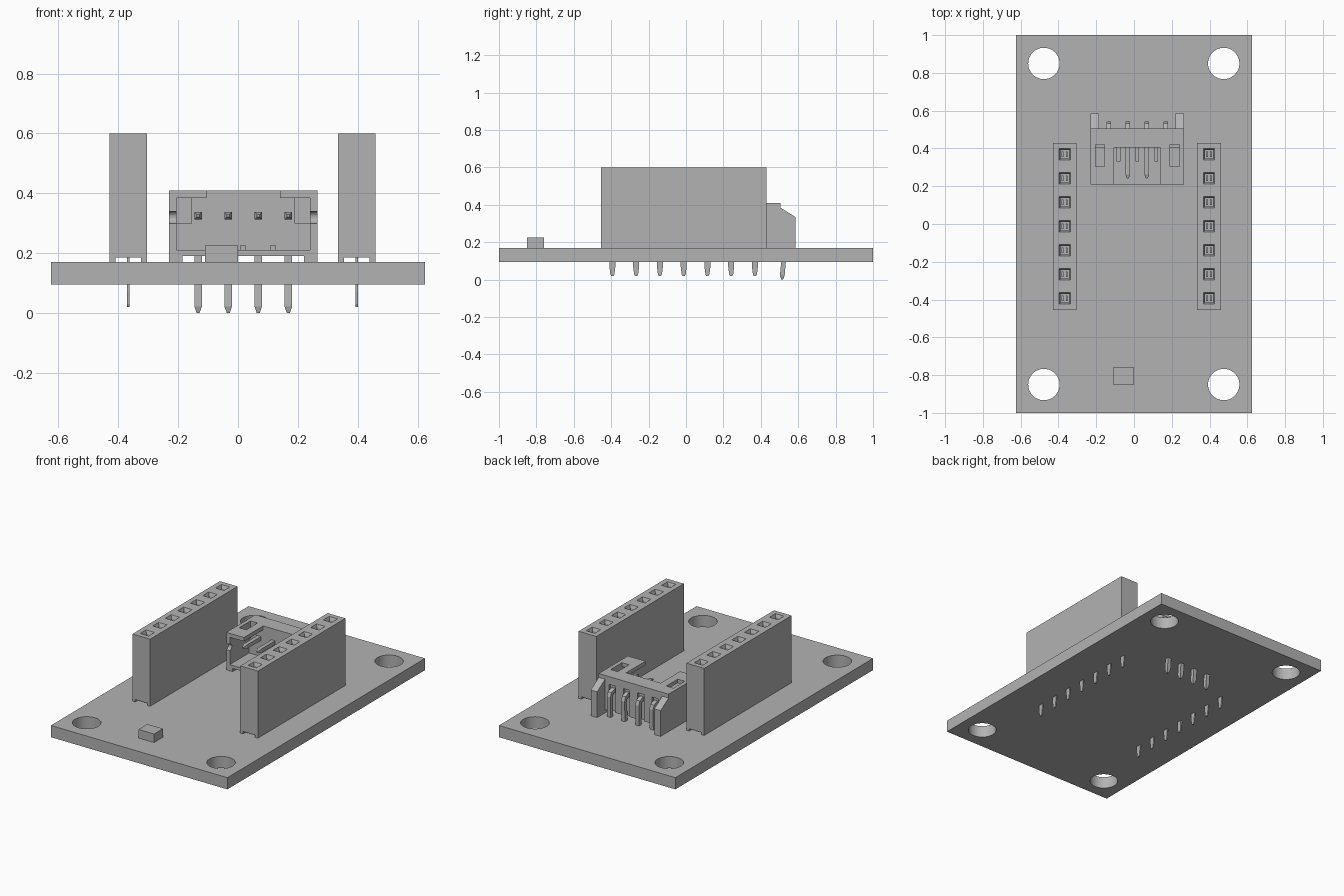
import bpy, bmesh
from mathutils import Vector

if "Cube" in bpy.data.objects:
    bpy.data.objects.remove(bpy.data.objects["Cube"], do_unlink=True)

grey = bpy.data.materials.new("plain_grey")
grey.use_nodes = True
grey.diffuse_color = (0.45, 0.45, 0.45, 1)
grey.node_tree.nodes["Principled BSDF"].inputs["Base Color"].default_value = grey.diffuse_color


def finish(name, bm):
    bmesh.ops.recalc_face_normals(bm, faces=bm.faces)
    mesh = bpy.data.meshes.new(name)
    bm.to_mesh(mesh)
    bm.free()
    mesh.materials.append(grey)
    ob = bpy.data.objects.new(name, mesh)
    bpy.context.collection.objects.link(ob)
    return ob


def add_loft(bm, rings):
    """Skin matching rings of points and cap both ends."""
    loops = [[bm.verts.new(p) for p in ring] for ring in rings]
    n = len(loops[0])
    for a, b in zip(loops, loops[1:]):
        for i in range(n):
            j = (i + 1) % n
            bm.faces.new((a[i], a[j], b[j], b[i]))
    bm.faces.new(loops[0][::-1])
    bm.faces.new(loops[-1])


def add_box(bm, x0, x1, y0, y1, z0, z1):
    add_loft(bm, [[(x0, y0, z), (x1, y0, z), (x1, y1, z), (x0, y1, z)] for z in (z0, z1)])


def boxes(name, *dims):
    bm = bmesh.new()
    for d in dims:
        add_box(bm, *d)
    return finish(name, bm)


def square(x, y, z, hx, hy):
    return [(x - hx, y - hy, z), (x + hx, y - hy, z), (x + hx, y + hy, z), (x - hx, y + hy, z)]


def add_rod(bm, centre, radius, axis, length, sides=32):
    rot = Vector((0, 0, 1)).rotation_difference(Vector(axis)).to_matrix().to_4x4()
    rot.translation = centre
    bmesh.ops.create_cone(bm, cap_ends=True, segments=sides, radius1=radius,
                          radius2=radius, depth=length, matrix=rot)


def cut(ob, cutter):
    mod = ob.modifiers.new("cut", "BOOLEAN")
    mod.operation, mod.solver, mod.object = "DIFFERENCE", "EXACT", cutter
    bpy.context.view_layer.update()
    graph = bpy.context.evaluated_depsgraph_get()
    mesh = bpy.data.meshes.new_from_object(ob.evaluated_get(graph))
    ob.modifiers.clear()
    ob.data = mesh
    bpy.data.objects.remove(cutter, do_unlink=True)


# Circuit board with four mounting holes
board = boxes("circuit_board", (-0.625, 0.625, -1, 1, 0.095, 0.17))
bm = bmesh.new()
for x in (-0.477, 0.475):
    for y in (-0.85, 0.85):
        add_rod(bm, (x, y, 0.13), 0.083, (0, 0, 1), 0.3, 48)
cut(board, finish("hole_cutter", bm))

# Small surface component
boxes("chip", (-0.11, 0, -0.85, -0.76, 0.17, 0.225))

# Two socket strips with spring contacts and solder tails
PITCH, MID_Y = 0.127, -0.0125
rows = [MID_Y + (i - 3) * PITCH for i in range(7)]
for side, cx in (("right", -0.367), ("left", 0.397)):
    section = [(-0.0625, 0.17), (-0.043, 0.17), (-0.043, 0.185), (0.043, 0.185),
               (0.043, 0.17), (0.0625, 0.17), (0.0625, 0.6), (-0.0625, 0.6)]
    bm = bmesh.new()
    add_loft(bm, [[(cx + x, y, z) for x, z in section] for y in (-0.455, 0.43)])
    strip = finish(side + "_socket_strip", bm)
    bm = bmesh.new()
    for y in rows:
        add_loft(bm, [square(cx, y, z, h, h) for h, z in
                      ((0.032, 0.605), (0.022, 0.58), (0.022, 0.4))])
    cut(strip, finish("socket_cutter", bm))

    bm = bmesh.new()
    for y in rows:
        for s in (-0.011, 0.011):
            add_box(bm, cx + s - 0.005, cx + s + 0.005, y - 0.014, y + 0.014, 0.39, 0.57)
        add_loft(bm, [square(cx, y, z, 0.004, h) for h, z in
                      ((0.016, 0.19), (0.016, 0.07), (0.011, 0.03), (0.006, 0.02))])
    finish(side + "_contacts", bm)

# Connector shell: body, feet and rear ears
CX = 0.0175
pins_x = [CX + (i - 1.5) * 0.1005 for i in range(4)]
shell = boxes("connector_shell", (-0.23, 0.265, 0.21, 0.505, 0.19, 0.41))
cut(shell, boxes("cavity", (-0.205, 0.24, 0.15, 0.405, 0.21, 0.385)))
cut(shell, boxes("top_openings", (-0.105, 0.14, 0.15, 0.405, 0.3, 0.45),
                 (-0.205, -0.155, 0.305, 0.42, 0.3, 0.45),
                 (0.19, 0.24, 0.305, 0.42, 0.3, 0.45)))
cut(shell, boxes("rear_grooves", *[(x - 0.022, x + 0.022, 0.49, 0.6, 0.15, 0.36) for x in pins_x]))
bm = bmesh.new()
add_rod(bm, (CX, 0.21, 0.32), 0.02, (1, 0, 0), 0.7, 24)
cut(shell, finish("side_notch_cutter", bm))

ear = [(0.505, 0.17), (0.585, 0.17), (0.585, 0.335), (0.505, 0.385)]
bm = bmesh.new()
for x0, x1 in ((-0.23, -0.185), (0.22, 0.265)):
    add_loft(bm, [[(x, y, z) for y, z in ear] for x in (x0, x1)])
    add_box(bm, x0, x1, 0.21, 0.505, 0.17, 0.19)
finish("connector_ears_and_feet", bm)

# Guide ribs on the connector floor
boxes("floor_ribs", *[(CX + s - 0.01, CX + s + 0.01, 0.33, 0.405, 0.21, 0.225)
                      for s in (-0.1, 0, 0.1)])

# Bent connector pins with tapered ends
path = [(0.24, 0.325, 0.004, 0, 1), (0.262, 0.325, 0.0125, 0, 1), (0.505, 0.325, 0.0125, 0, 1),
        (0.523, 0.318, 0.0125, 0.7, 0.7), (0.53, 0.3, 0.0125, 1, 0),
        (0.526, 0.15, 0.0125, 1, 0), (0.515, 0.022, 0.0125, 1, 0), (0.514, 0, 0.005, 1, 0)]
bm = bmesh.new()
for x in pins_x:
    rings = []
    for y, z, h, ny, nz in path:
        rings.append([(x + sx * h, y + s * h * ny, z + s * h * nz)
                      for sx, s in ((-1, -1), (1, -1), (1, 1), (-1, 1))])
    add_loft(bm, rings)
finish("connector_pins", bm)
